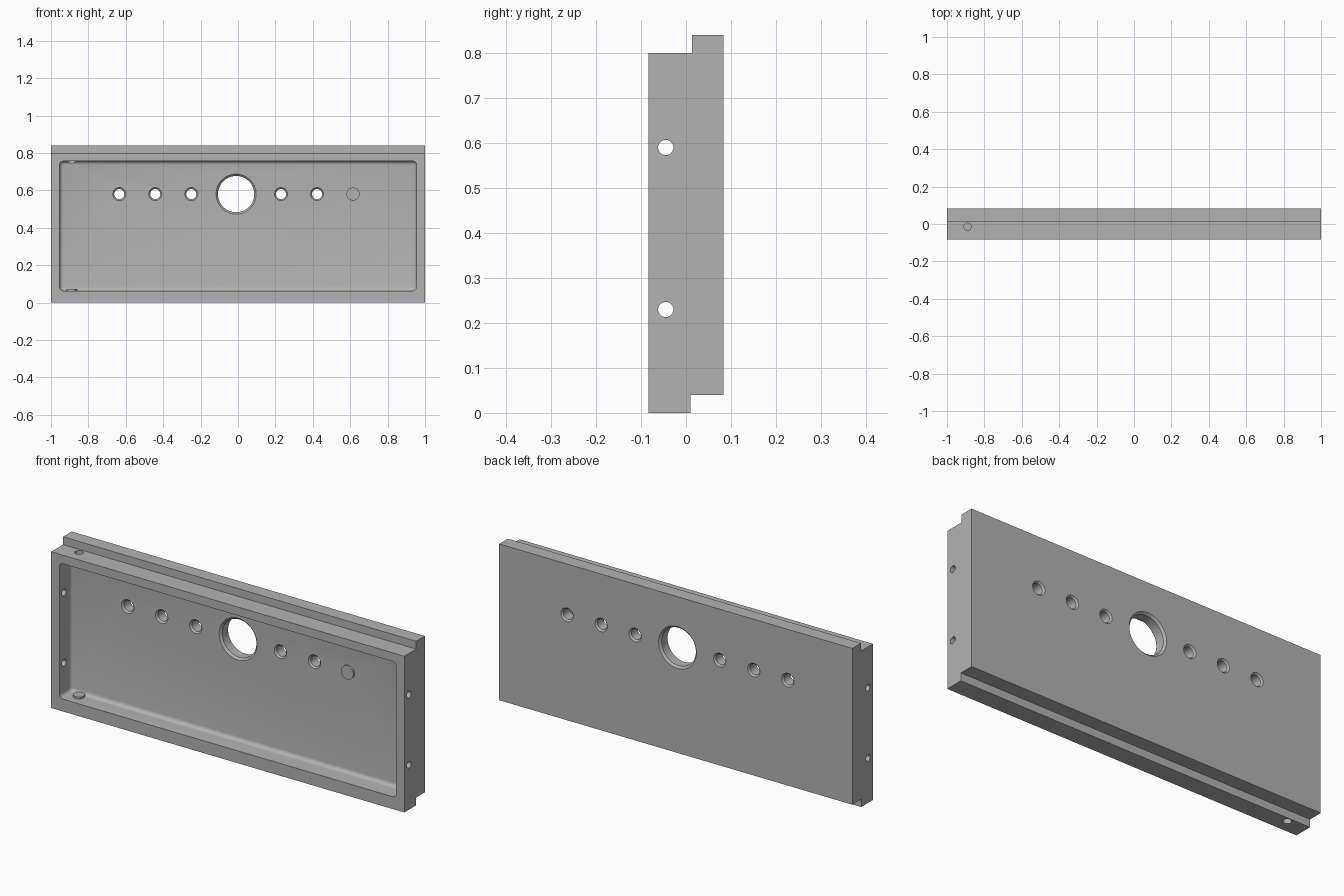
import bpy, bmesh, math
from mathutils import Matrix, Vector

if "Cube" in bpy.data.objects:
    bpy.data.objects.remove(bpy.data.objects["Cube"])

FRONT, FLOOR, BACK = -0.083, 0.015, 0.083

grey = bpy.data.materials.new("plain grey")
grey.use_nodes = True
colour = (0.45, 0.45, 0.45, 1)
grey.diffuse_color = colour
grey.node_tree.nodes["Principled BSDF"].inputs["Base Color"].default_value = colour


def make_object(name, bm):
    bmesh.ops.recalc_face_normals(bm, faces=bm.faces)
    mesh = bpy.data.meshes.new(name)
    bm.to_mesh(mesh)
    bm.free()
    mesh.materials.append(grey)
    obj = bpy.data.objects.new(name, mesh)
    bpy.context.collection.objects.link(obj)
    return obj


def drill(name, start, end, radius, flare_start=0, flare_end=0, segments=32):
    """Turned cutter from start to end, with optional rounded rims."""
    start, end = Vector(start), Vector(end)
    axis = end - start
    length = axis.length
    over = 0.01
    rings = []
    steps = 5
    if flare_start:
        rings.append((-over, radius + flare_start))
        for i in range(steps + 1):
            a = math.pi / 2 * i / steps
            rings.append((flare_start * math.sin(a), radius + flare_start * (1 - math.cos(math.pi / 2 - a))))
    else:
        rings.append((-over, radius))
    if flare_end:
        for i in range(steps + 1):
            a = math.pi / 2 * (1 - i / steps)
            rings.append((length - flare_end * math.sin(a),
                          radius + flare_end * (1 - math.cos(math.pi / 2 - a))))
        rings.append((length + over, radius + flare_end))
    else:
        rings.append((length + over, radius))
    bm = bmesh.new()
    loops = []
    for h, r in rings:
        loops.append([bm.verts.new((r * math.cos(math.tau * k / segments),
                                    r * math.sin(math.tau * k / segments), h))
                      for k in range(segments)])
    for low, high in zip(loops, loops[1:]):
        for k in range(segments):
            n = (k + 1) % segments
            bm.faces.new((low[k], low[n], high[n], high[k]))
    bm.faces.new(loops[0][::-1])
    bm.faces.new(loops[-1])
    turn = axis.to_track_quat('Z', 'Y').to_matrix().to_4x4()
    bmesh.ops.transform(bm, matrix=Matrix.Translation(start) @ turn, verts=bm.verts)
    return make_object(name, bm)


# Panel body: stepped side profile drawn out along x
profile = [(FRONT, 0), (0.01, 0), (0.01, 0.04), (BACK, 0.04),
           (BACK, 0.84), (0.013, 0.84), (0.013, 0.80), (FRONT, 0.80)]
bm = bmesh.new()
face = bm.faces.new([bm.verts.new((-1, y, z)) for y, z in profile])
ext = bmesh.ops.extrude_face_region(bm, geom=[face])
bmesh.ops.translate(bm, vec=(2, 0, 0),
                    verts=[v for v in ext["geom"] if isinstance(v, bmesh.types.BMVert)])
panel = make_object("panel", bm)

# Front recess with rounded corners and a rounded floor edge
bm = bmesh.new()
bmesh.ops.create_cube(bm, size=1)
near, bottom, top = FRONT - 0.05, 0.063, 0.756
bmesh.ops.scale(bm, vec=(1.908, FLOOR - near, top - bottom), verts=bm.verts)
bmesh.ops.translate(bm, vec=(0, (FLOOR + near) / 2, (top + bottom) / 2), verts=bm.verts)
rounded = [e for e in bm.edges if max(v.co.y for v in e.verts) > 0]
bmesh.ops.bevel(bm, geom=rounded, offset=0.02, segments=5, profile=0.5, affect='EDGES')
cutters = [make_object("recess_cutter", bm)]

# Row of holes through the back wall
cutters.append(drill("large_hole_cutter", (-0.01, FLOOR, 0.58), (-0.01, BACK, 0.58),
                     0.097, 0.01, 0.01, 64))
for side in (-1, 1):
    for i in range(3):
        x = -0.01 + side * (0.24 + 0.1925 * i)
        cutters.append(drill("small_hole_cutter", (x, FLOOR, 0.58), (x, BACK, 0.58),
                             0.027, 0.008, 0.008))

# Fixing holes through both end walls
for side in (-1, 1):
    for z in (0.23, 0.59):
        cutters.append(drill("end_hole_cutter", (side * 1.0, -0.045, z),
                             (side * 0.954, -0.045, z), 0.017))

# Cable holes through the bottom and top walls
cutters.append(drill("bottom_hole_cutter", (-0.89, -0.015, 0), (-0.89, -0.015, bottom),
                     0.02, 0, 0.008))
cutters.append(drill("top_hole_cutter", (-0.89, -0.015, 0.80), (-0.89, -0.015, top),
                     0.02, 0, 0.008))

# Cut everything, then keep only the finished panel
for cutter in cutters:
    cut = panel.modifiers.new(cutter.name, 'BOOLEAN')
    cut.operation = 'DIFFERENCE'
    cut.solver = 'EXACT'
    cut.object = cutter
bpy.context.view_layer.objects.active = panel
panel.select_set(True)
for name in [m.name for m in panel.modifiers]:
    bpy.ops.object.modifier_apply(modifier=name)
for cutter in cutters:
    bpy.data.objects.remove(cutter)
bpy.ops.object.select_all(action='DESELECT')
panel.select_set(True)
bpy.ops.object.shade_smooth_by_angle(angle=math.radians(30))
